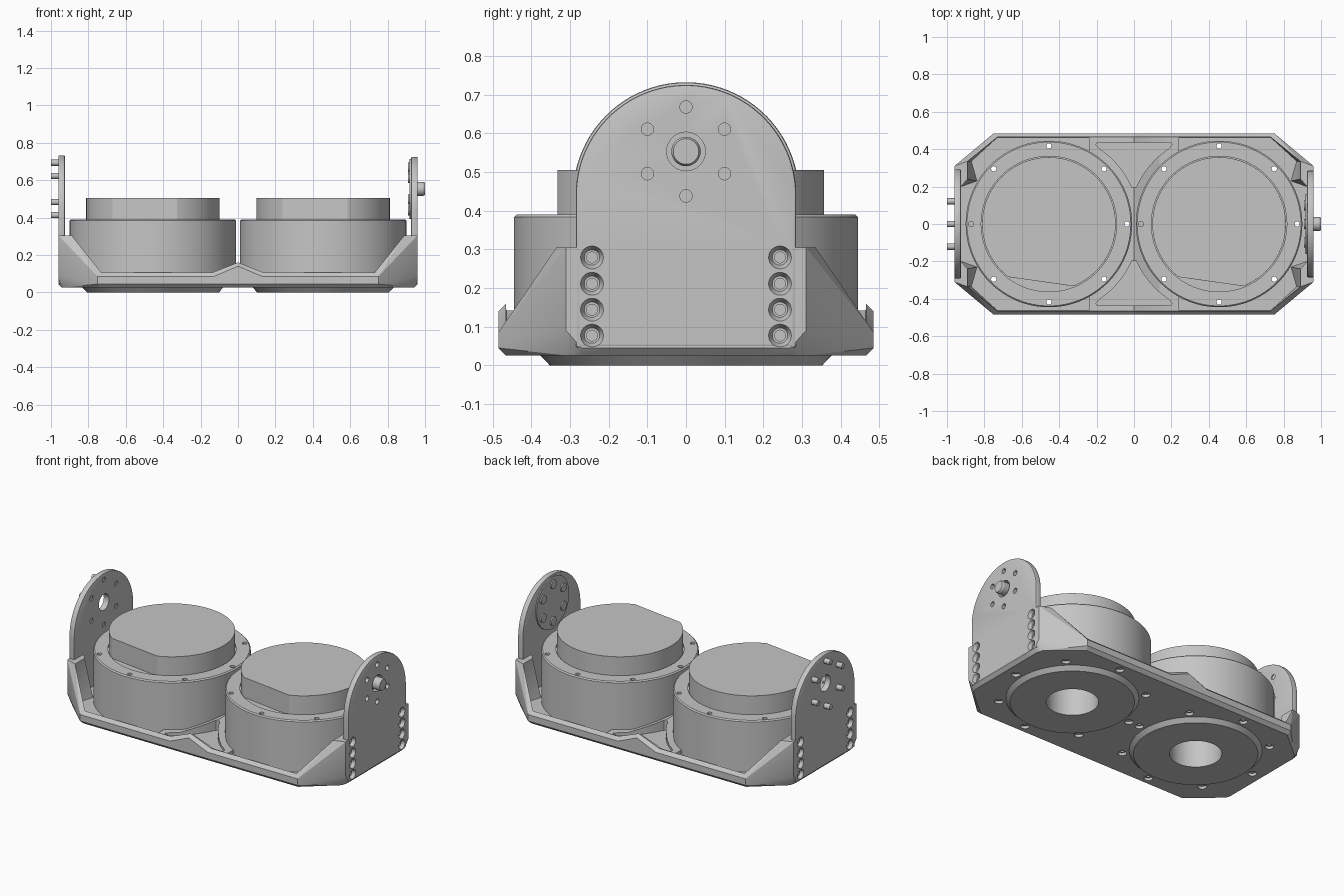
import bpy, bmesh, math
from mathutils import Matrix, Vector

scene_cube = bpy.data.objects.get("Cube")
if scene_cube:
    bpy.data.objects.remove(scene_cube, do_unlink=True)

grey = bpy.data.materials.new("machined_grey")
grey.use_nodes = True
tone = (0.56, 0.56, 0.56, 1)
grey.diffuse_color = tone
grey.node_tree.nodes["Principled BSDF"].inputs["Base Color"].default_value = tone

CX = 0.455       # housing centre
HUB_Z = 0.553    # hub height on the end plates


def make(name, bm):
    bmesh.ops.recalc_face_normals(bm, faces=bm.faces)
    mesh = bpy.data.meshes.new(name)
    bm.to_mesh(mesh)
    bm.free()
    mesh.materials.append(grey)
    obj = bpy.data.objects.new(name, mesh)
    bpy.context.collection.objects.link(obj)
    return obj


def add_cyl(bm, start, end, r1, r2=None, sides=24):
    a, b = Vector(start), Vector(end)
    turn = (b - a).to_track_quat('Z', 'Y').to_matrix().to_4x4()
    bmesh.ops.create_cone(bm, cap_ends=True, segments=sides, radius1=r1,
                          radius2=r1 if r2 is None else r2, depth=(b - a).length,
                          matrix=Matrix.Translation((a + b) / 2) @ turn)


def cylinders(name, specs):
    bm = bmesh.new()
    for spec in specs:
        add_cyl(bm, *spec)
    return make(name, bm)


def stack(name, loops):
    """Closed solid skinned through equal-length loops."""
    bm = bmesh.new()
    rows = [[bm.verts.new(p) for p in loop] for loop in loops]
    for low, high in zip(rows, rows[1:]):
        for i in range(len(low)):
            j = (i + 1) % len(low)
            bm.faces.new((low[i], low[j], high[j], high[i]))
    bm.faces.new(rows[0][::-1])
    bm.faces.new(rows[-1])
    return make(name, bm)


def prism(name, outline, offset):
    return stack(name, [outline, [Vector(p) + Vector(offset) for p in outline]])


def apply_modifier(obj, kind, **settings):
    mod = obj.modifiers.new(kind.lower(), kind)
    for key, value in settings.items():
        setattr(mod, key, value)
    bpy.context.view_layer.objects.active = obj
    bpy.ops.object.modifier_apply(modifier=mod.name)


def cut(targets, cutter):
    for obj in targets:
        apply_modifier(obj, 'BOOLEAN', operation='DIFFERENCE', solver='EXACT', object=cutter)
    bpy.data.objects.remove(cutter)


def ring(z0, r):
    return [(r * math.sin(i * math.pi / 3), z0 + r * math.cos(i * math.pi / 3))
            for i in range(6)]


def quarter_to_loop(quarter):
    q = [Vector(p) for p in quarter]
    flip = lambda pts, sx, sy: [Vector((p.x * sx, p.y * sy, p.z)) for p in pts]
    return (q + flip(q[::-1], 1, -1) + flip(q[1:], -1, -1) + flip(q[:0:-1], -1, 1))


# Tray: stacked loops, each given as one quarter and mirrored
tray = stack("tray", [quarter_to_loop(layer) for layer in (
    [(0, .465, .025), (.13, .465, .025), (.74, .465, .025), (.93, .305, .025), (.94, .27, .025), (.94, .19, .025)],
    [(0, .485, .045), (.13, .485, .045), (.75, .485, .045), (.96, .31, .09), (.96, .27, .045), (.96, .19, .045)],
    [(0, .485, .14), (.13, .485, .085), (.75, .485, .085), (.96, .31, .305), (.96, .27, .305), (.96, .19, .305)],
    [(0, .465, .16), (.14, .465, .105), (.73, .465, .105), (.89, .335, .305), (.89, .24, .305), (.925, .2, .305)],
    [(0, .463, .07), (.14, .463, .07), (.73, .463, .07), (.87, .335, .07), (.84, .23, .07), (.925, .2, .07)],
)])
apply_modifier(tray, 'TRIANGULATE')

# Ridged web between the housings, with a curved pocket at each end
ridge = [(-.24, .06), (.24, .06), (.24, .092), (.14, .092), (0, .142), (-.14, .092), (-.24, .092)]
web = prism("web", [(x, -.464, z) for x, z in ridge], (0, .928, 0))
sweep = [math.radians(a) for a in range(24, 60, 4)]
for s in (1, -1):
    side = [(CX - .485 * math.cos(a), .485 * math.sin(a)) for a in sweep]
    side += [(.205, .425), (.195, .437)]
    outline = [(x, s * y, .075) for x, y in side] + [(-x, s * y, .075) for x, y in side[::-1]]
    cut([web], prism("pocket_cutter", outline, (0, 0, .2)))

# Motor housings: turned body with a bore below, and a flatted cap on top
profile = [(0, .35), (.148, .35), (.148, 0), (.352, 0), (.377, .026), (.377, .06),
           (.445, .06), (.445, .383), (.438, .39), (.362, .39), (.362, .38), (0, .38)]
housings, caps = [], []
for side, s in (("left", 1), ("right", -1)):
    bm = bmesh.new()
    verts = [bm.verts.new((r, 0, z)) for r, z in profile]
    edges = [bm.edges.new(pair) for pair in zip(verts, verts[1:])]
    bmesh.ops.spin(bm, geom=verts + edges, axis=(0, 0, 1), cent=(0, 0, 0),
                   angle=math.tau, steps=96)
    bmesh.ops.remove_doubles(bm, verts=bm.verts, dist=.0005)
    bmesh.ops.translate(bm, verts=bm.verts, vec=(s * CX, 0, 0))
    housings.append(make(side + "_housing", bm))

    bm = bmesh.new()
    add_cyl(bm, (0, 0, .37), (0, 0, .505), .357, None, 96)
    bmesh.ops.bisect_plane(bm, geom=bm.verts[:] + bm.edges[:] + bm.faces[:],
                           plane_co=(-.205, -.285, 0), plane_no=(-.14, -.99, 0),
                           clear_outer=True)
    bmesh.ops.holes_fill(bm, edges=[e for e in bm.edges if e.is_boundary])
    bmesh.ops.translate(bm, verts=bm.verts, vec=(s * CX, 0, 0))
    cap = make(side + "_housing_cap", bm)
    apply_modifier(cap, 'BEVEL', width=.004, segments=1, limit_method='ANGLE')
    caps.append(cap)

# Flange screw holes through housings and tray, countersunk from below
holes, sinks, bores = [], [], []
for s in (1, -1):
    bores.append(((s * CX, 0, -.1), (s * CX, 0, .2), .36, None, 64))
    for i in range(8):
        a = i * math.pi / 4
        x, y = s * CX + .417 * math.cos(a), .417 * math.sin(a)
        holes.append(((x, y, .34 if i == 4 else -.1), (x, y, .6), .014))
        sinks.append(((x, y, 0), (x, y, .042), .025))
cut(housings + [tray, web], cylinders("hole_cutter", holes))
cut([tray], cylinders("sink_cutter", sinks))
cut([tray, web], cylinders("bore_cutter", bores))

# End plates: round-topped, with a bevelled rim
plates = []
for side, s, r in (("left", 1, .285), ("right", -1, .292)):
    arch = [(r * math.cos(math.radians(a)), .44 + r * math.sin(math.radians(a)))
            for a in range(0, 181, 4)]
    outline = [(s * .925, y, z) for y, z in [(-r, .046), (r, .046)] + arch]
    plate = prism(side + "_end_plate", outline, (s * .036, 0, 0))
    apply_modifier(plate, 'BEVEL', width=.006, segments=2, limit_method='ANGLE')
    plates.append(plate)

# Hub holes and countersunk mounting holes on both ends
for plate, s in zip(plates, (1, -1)):
    hub = [((s * .85, y, z), (s * 1.1, y, z), .016)
           for y, z in ring(HUB_Z, .115 if s > 0 else .14)]
    hub.append(((s * .85, 0, HUB_Z), (s * 1.1, 0, HUB_Z), .05, None, 32))
    cut([plate], cylinders("hub_cutter", hub))
    spots = [(y, z) for y in (-.243, .243) for z in (.077, .144, .211, .279)]
    cut([plate, tray], cylinders("wide_cutter", [
        ((s * .94, y, z), (s * .964, y, z), .02, .031) for y, z in spots]))
    cut([plate, tray], cylinders("deep_cutter", [
        ((s * .91, y, z), (s * .97, y, z), .014) for y, z in spots]))

# Pivot pin, inner hub disc and screw heads on the left plate
pin = cylinders("pivot_pin", [((.92, 0, HUB_Z), (.99, 0, HUB_Z), .038, None, 32),
                              ((.99, 0, HUB_Z), (1, 0, HUB_Z), .038, .033, 32)])
disc = cylinders("hub_disc", [((.918, 0, HUB_Z), (.93, 0, HUB_Z), .16, None, 64)])
heads = cylinders("hub_screw_heads", [((.91, y, z), (.93, y, z), .027)
                                      for y, z in ring(HUB_Z, .115)])

# Dowel pegs on the right plate
pegs = cylinders("dowel_pegs", [((-1, y, z), (-.93, y, z), .0165)
                                for y, z in ring(HUB_Z, .14)])

bpy.ops.object.select_all(action='DESELECT')
for obj in [tray, web, pin, disc, heads, pegs] + housings + caps + plates:
    obj.select_set(True)
bpy.ops.object.shade_smooth_by_angle(angle=math.radians(25))
